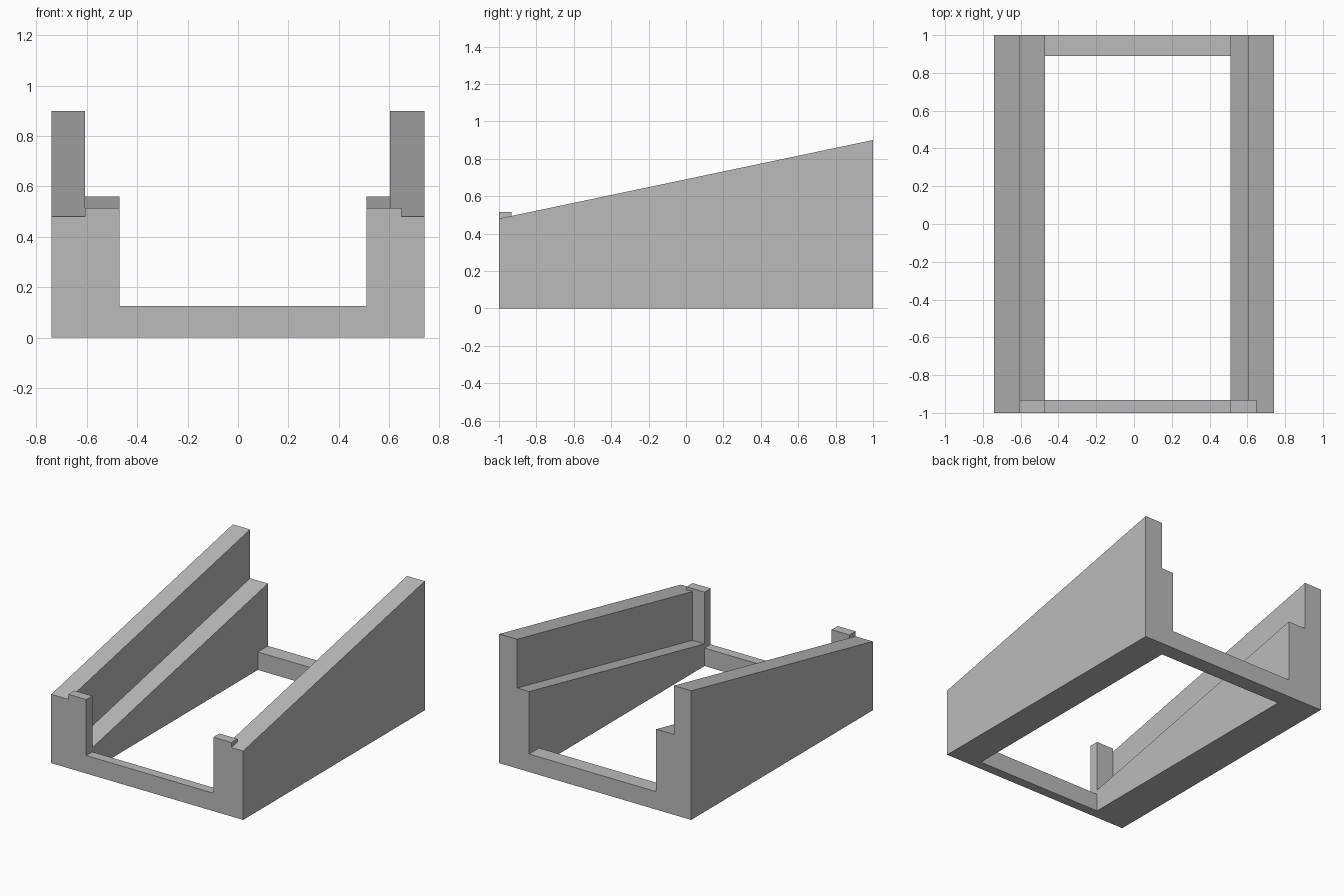
import bpy
import bmesh

cube = bpy.data.objects.get("Cube")
if cube:
    bpy.data.objects.remove(cube, do_unlink=True)

grey = bpy.data.materials.new("plain grey")
grey.use_nodes = True
colour = (0.5, 0.5, 0.5, 1)
grey.diffuse_color = colour
grey.node_tree.nodes["Principled BSDF"].inputs["Base Color"].default_value = colour

FRONT, BACK = -1.0, 1.0
POST_BACK = -0.933
SLOPE = 0.21
BAR_TOP = 0.125
POST_TOP = 0.515


def prism(name, x0, x1, profile):
    """Extrude a side profile of (y, z) points from x0 to x1."""
    bm = bmesh.new()
    face = bm.faces.new([bm.verts.new((x0, y, z)) for y, z in profile])
    side = bmesh.ops.extrude_face_region(bm, geom=[face])["geom"]
    verts = [v for v in side if isinstance(v, bmesh.types.BMVert)]
    bmesh.ops.translate(bm, vec=(x1 - x0, 0, 0), verts=verts)
    bmesh.ops.recalc_face_normals(bm, faces=bm.faces)
    mesh = bpy.data.meshes.new(name)
    bm.to_mesh(mesh)
    bm.free()
    mesh.materials.append(grey)
    obj = bpy.data.objects.new(name, mesh)
    bpy.context.collection.objects.link(obj)


def block(name, x0, x1, y0, y1, z0, z1):
    prism(name, x0, x1, [(y0, z0), (y1, z0), (y1, z1), (y0, z1)])


def ramp(name, x0, x1, y0, back_height):
    """Wall whose top slopes down towards the front."""
    front_height = back_height - SLOPE * (BACK - y0)
    prism(name, x0, x1, [(y0, 0), (BACK, 0), (BACK, back_height), (y0, front_height)])


# Side walls, inner ledges and front stop posts
for side, outer, wall, inner in (("right", -0.74, -0.607, -0.47), ("left", 0.74, 0.603, 0.51)):
    ramp(side + "_wall", outer, wall, FRONT, 0.9)
    ramp(side + "_ledge", wall, inner, POST_BACK, 0.56)
    block(side + "_stop_post", wall, inner, FRONT, POST_BACK, 0, POST_TOP)

# Part of the left post that laps over its wall
block("left_post_lip", 0.603, 0.649, FRONT, POST_BACK, 0.48, POST_TOP)

# Cross bars joining the sides
block("front_bar", -0.47, 0.51, FRONT, POST_BACK, 0, BAR_TOP)
block("back_bar", -0.47, 0.51, 0.89, BACK, 0, BAR_TOP)
